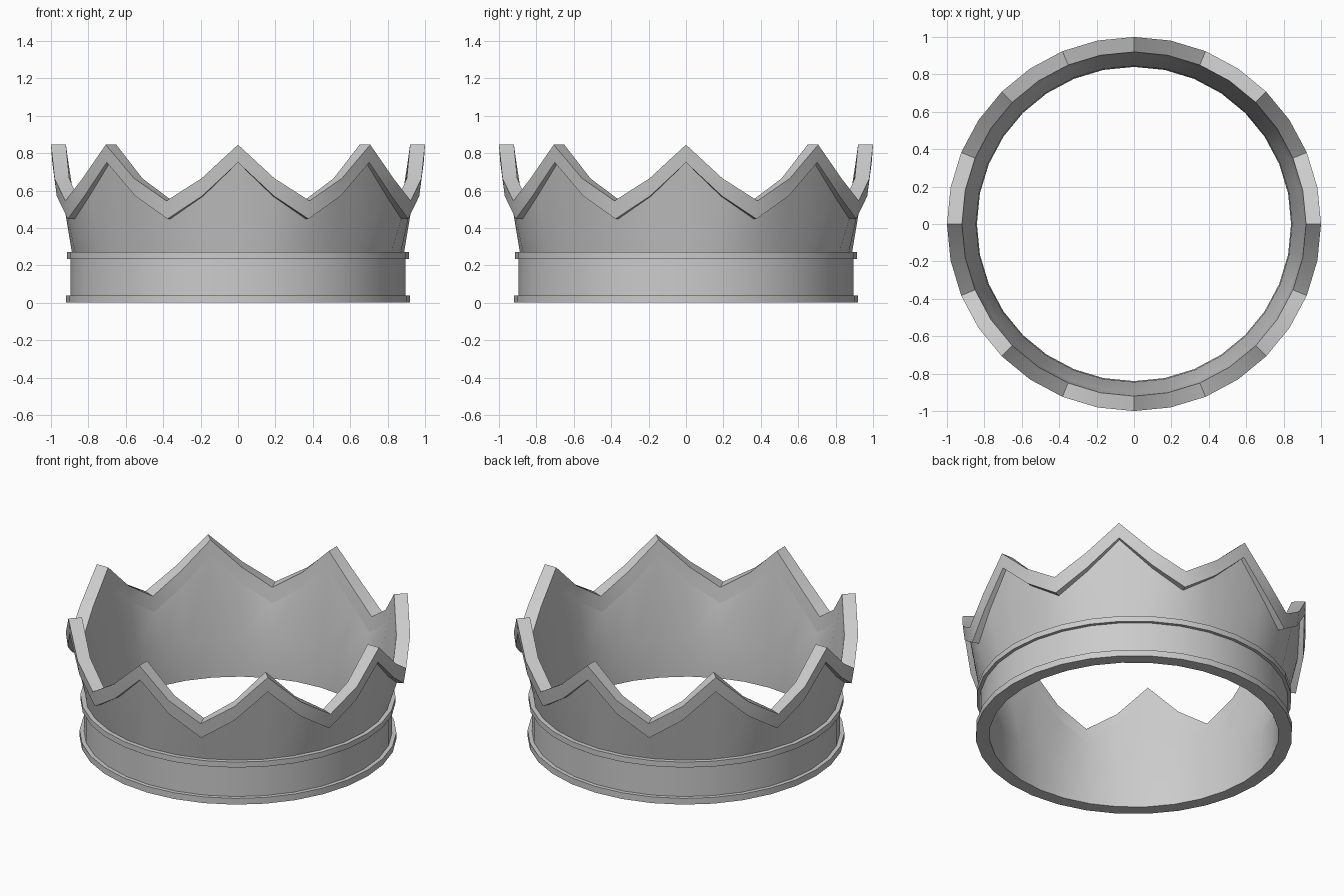
import bpy, bmesh, math

if "Cube" in bpy.data.objects:
    bpy.data.objects.remove(bpy.data.objects["Cube"])

SEGMENTS = 32                     # four columns per crown point
CYCLE = [0, 1, 2, 1]              # peak, slope, valley, slope
TOP_Z = [0.845, 0.665, 0.545]
TRIM_Z = [0.75, 0.57, 0.448]
WALL_R = [0.968, 0.955, 0.945]
TRIM_R = [0.993, 0.988, 0.985]


def ring_loft(name, profile):
    """Sweep an open profile, which may vary per column, around z."""
    bm = bmesh.new()
    cols = []
    for i in range(SEGMENTS):
        a = 2 * math.pi * i / SEGMENTS
        cols.append([bm.verts.new((r * math.cos(a), r * math.sin(a), z))
                     for r, z in profile(CYCLE[i % 4])])
    for i in range(SEGMENTS):
        a, b = cols[i], cols[(i + 1) % SEGMENTS]
        for j in range(len(a) - 1):
            bm.faces.new((a[j], b[j], b[j + 1], a[j + 1]))
    mesh = bpy.data.meshes.new(name)
    bm.to_mesh(mesh)
    bm.free()
    obj = bpy.data.objects.new(name, mesh)
    bpy.context.collection.objects.link(obj)
    bpy.ops.object.select_all(action='DESELECT')
    obj.select_set(True)
    bpy.context.view_layer.objects.active = obj
    bpy.ops.object.shade_smooth_by_angle(angle=math.radians(30))
    return obj


# Headband with a raised rim at the bottom and a raised ring on top
ring_loft("headband", lambda k: [
    (0.84, 0), (0.92, 0), (0.92, 0.04), (0.895, 0.04),
    (0.895, 0.235), (0.915, 0.235), (0.915, 0.27), (0.888, 0.27)])

# Flared outer wall up to the trim
ring_loft("outer_wall", lambda k: [(0.888, 0.27), (WALL_R[k], TRIM_Z[k])])

# Zigzag trim along the points
ring_loft("point_trim", lambda k: [
    (WALL_R[k], TRIM_Z[k]), (TRIM_R[k], TRIM_Z[k]), (1.0, TOP_Z[k]),
    (0.92, TOP_Z[k]), (0.907, TRIM_Z[k])])

# Inner wall down to the bottom opening
ring_loft("inner_wall", lambda k: [
    (0.907, TRIM_Z[k]), (0.845, 0.25), (0.84, 0)])
